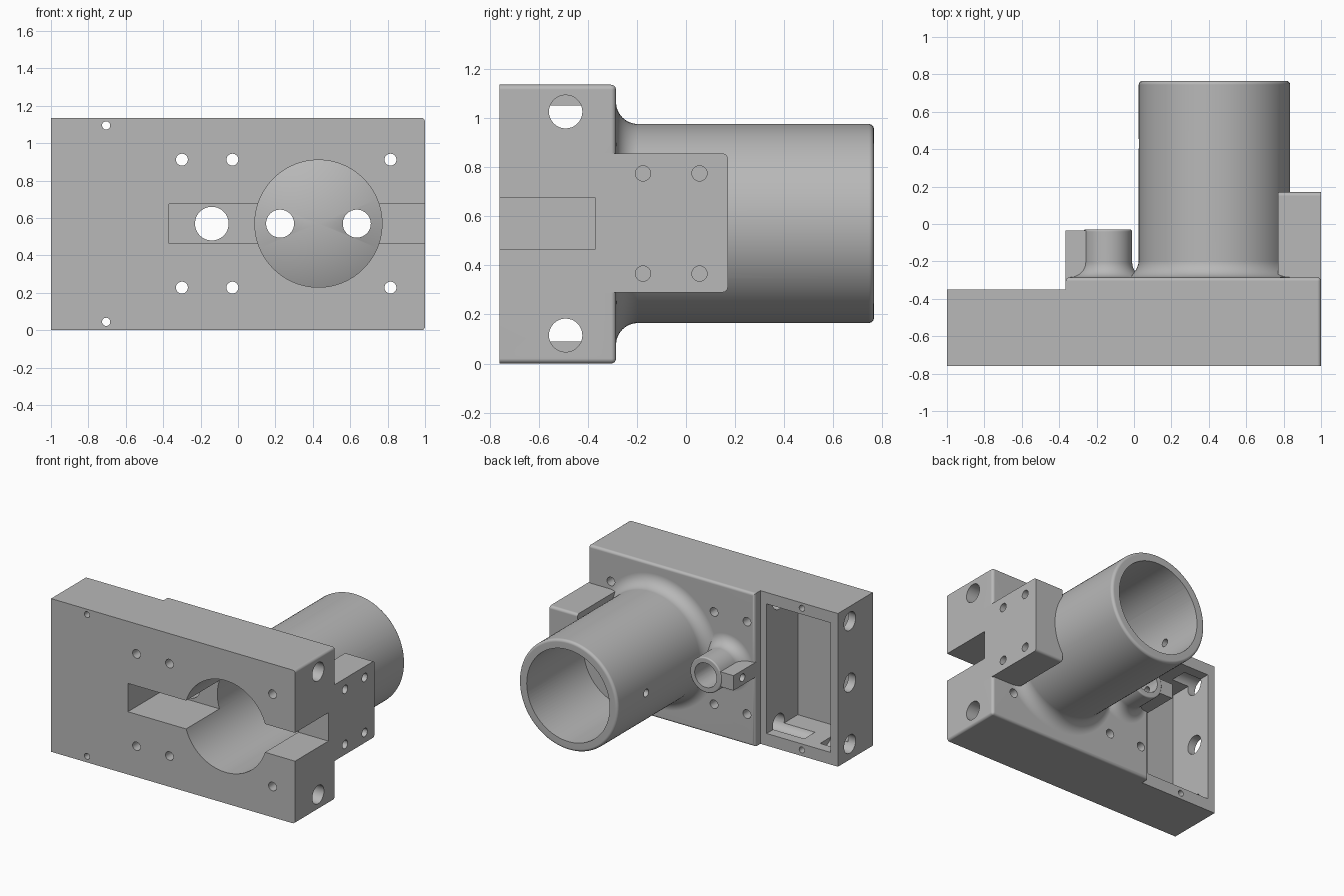
import bpy, bmesh, math
from mathutils import Matrix, Vector

cube = bpy.data.objects.get("Cube")
if cube:
    bpy.data.objects.remove(cube, do_unlink=True)

# One plain grey material
grey = bpy.data.materials.new("machined grey")
grey.use_nodes = True
grey.diffuse_color = (0.48, 0.48, 0.48, 1)
grey.node_tree.nodes["Principled BSDF"].inputs["Base Color"].default_value = grey.diffuse_color

MID = 0.57          # height of the main axis
TUBE_X, BOSS_X = 0.43, -0.14
FRONT, BACK, STEP_X = -0.76, -0.285, -0.365


def finish(bm, name):
    bmesh.ops.recalc_face_normals(bm, faces=bm.faces)
    mesh = bpy.data.meshes.new(name)
    bm.to_mesh(mesh)
    bm.free()
    mesh.materials.append(grey)
    ob = bpy.data.objects.new(name, mesh)
    bpy.context.scene.collection.objects.link(ob)
    return ob


def round_edges(bm, rule, size=0.02):
    edges = [e for e in bm.edges if rule(*(v.co for v in e.verts))]
    bmesh.ops.bevel(bm, geom=edges, offset=size, segments=4, profile=0.5, affect='EDGES')


def box(name, x, y, z, rule=None):
    bm = bmesh.new()
    bmesh.ops.create_cube(bm, size=1)
    for v in bm.verts:
        v.co = [r[0] if c < 0 else r[1] for c, r in zip(v.co, (x, y, z))]
    if rule:
        round_edges(bm, rule)
    return finish(bm, name)


def lathe(name, x, profile, steps=72):
    """Revolve (radius, y) points about an axis along y."""
    bm = bmesh.new()
    vs = [bm.verts.new((x + r, y, MID)) for r, y in profile]
    es = [bm.edges.new(p) for p in zip(vs, vs[1:])]
    bmesh.ops.spin(bm, geom=vs + es, cent=(x, 0, MID), axis=(0, 1, 0),
                   angle=math.tau, steps=steps, use_duplicate=False)
    bmesh.ops.remove_doubles(bm, verts=bm.verts, dist=1e-4)
    return finish(bm, name)


def rod(name, a, b, radius, steps=32):
    a, b = Vector(a), Vector(b)
    bm = bmesh.new()
    turn = (b - a).to_track_quat('Z', 'Y').to_matrix().to_4x4()
    bmesh.ops.create_cone(bm, cap_ends=True, segments=steps, radius1=radius, radius2=radius,
                          depth=(b - a).length, matrix=Matrix.Translation((a + b) / 2) @ turn)
    return finish(bm, name)


def flared(radius, flare, end, lip):
    """Profile of a post with a filleted foot and a rounded end."""
    pts = [(0, BACK - 0.12), (radius + flare, BACK - 0.12)]
    for i in range(9):
        t = i / 8 * math.pi / 2
        pts.append((radius + flare * (1 - math.sin(t)), BACK + flare * (1 - math.cos(t))))
    for i in range(5):
        t = i / 4 * math.pi / 2
        pts.append((radius - lip * (1 - math.cos(t)), end - lip * (1 - math.sin(t))))
    return pts + [(0, end)]


def combine(target, other, operation):
    other.hide_render = True
    mod = target.modifiers.new(operation, 'BOOLEAN')
    mod.operation, mod.solver, mod.object = operation, 'EXACT', other
    bpy.context.view_layer.objects.active = target
    bpy.ops.object.modifier_apply(modifier=mod.name)
    bpy.data.objects.remove(other, do_unlink=True)


# Stepped base block, rounded on its back and left end
bm = bmesh.new()
outline = [(-1, FRONT), (1, FRONT), (1, BACK), (STEP_X, BACK), (STEP_X, -0.35), (-1, -0.35)]
face = bm.faces.new([bm.verts.new((x, y, 0)) for x, y in outline])
top = bmesh.ops.extrude_face_region(bm, geom=[face])["geom"]
bmesh.ops.translate(bm, vec=(0, 0, 1.135), verts=[v for v in top if isinstance(v, bmesh.types.BMVert)])


def block_edges(a, b):
    on_back = abs(a.y - BACK) < 1e-4 and abs(b.y - BACK) < 1e-4
    on_end = a.x > 0.99 and b.x > 0.99 and abs(a.y - b.y) > 0.1
    return on_back or on_end


round_edges(bm, block_edges)
body = finish(bm, "housing")

# Added masses: main tube, small boss with its tab, and side mounting pad
added = [
    lathe("main_tube", TUBE_X, flared(0.405, 0.09, 0.765, 0.02), 96),
    lathe("small_boss", BOSS_X, flared(0.13, 0.08, -0.03, 0.01)),
    box("boss_tab", (STEP_X, BOSS_X), (-0.34, -0.035), (MID - 0.055, MID + 0.055)),
    box("side_pad", (0.77, 1), (-0.4, 0.17), (0.29, 0.855),
        lambda a, b: a.y > 0.1 and b.y > 0.1 and abs(a.x - b.x) > 0.1),
]
for part in added:
    combine(body, part, 'UNION')

# Bores either side of the conical partition, then slot and rear pocket
cuts = [
    lathe("front_bore", TUBE_X, [(0, -0.9), (0.34, -0.9), (0.34, 0.05), (0, -0.1)], 96),
    lathe("rear_bore", TUBE_X, [(0, 0.1), (0.34, 0.1), (0.34, 0.9), (0, 0.9)], 96),
    box("front_slot", (-0.37, 1.1), (-0.9, -0.37), (0.465, 0.675)),
    box("rear_pocket", (-0.94, -0.416), (-0.715, -0.2), (0.09, 1.05)),
    rod("boss_hole", (BOSS_X, -0.5, MID), (BOSS_X, 0.1, MID), 0.09, 48),
    rod("tab_hole", (-0.5, -0.14, MID), (BOSS_X, -0.14, MID), 0.028),
    rod("tube_side_hole", (-0.1, 0.43, MID), (0.2, 0.43, MID), 0.028),
    rod("end_hole_middle", (-1.1, -0.49, MID), (-0.8, -0.49, MID), 0.068),
]
# Partition holes
for x in (0.225, 0.635):
    cuts.append(rod("partition_hole", (x, -0.2, MID), (x, 0.2, MID), 0.075))
# Holes mirrored above and below the axis
for side in (-1, 1):
    z = MID + side * 0.455
    cuts.append(rod("long_hole", (1.1, -0.49, z), (-0.67, -0.49, z), 0.068))
    cuts.append(rod("end_hole", (-1.1, -0.49, z), (-0.8, -0.49, z), 0.068))
    for x, dz, r in ((-0.3, 0.342, 0.032), (-0.03, 0.342, 0.032),
                     (0.815, 0.342, 0.032), (-0.705, 0.525, 0.022)):
        h = MID + side * dz
        cuts.append(rod("screw_hole", (x, -0.9, h), (x, -0.1, h), r, 24))
    for y in (-0.175, 0.055):
        h = MID + side * 0.204
        cuts.append(rod("pad_hole", (0.88, y, h), (1.1, y, h), 0.031, 24))
for cutter in cuts:
    combine(body, cutter, 'DIFFERENCE')

# Smooth round surfaces, crisp flat ones
bpy.ops.object.select_all(action='DESELECT')
body.select_set(True)
bpy.context.view_layer.objects.active = body
bpy.ops.object.shade_smooth_by_angle(angle=math.radians(30))
weighted = body.modifiers.new("even shading", 'WEIGHTED_NORMAL')
weighted.keep_sharp = True
